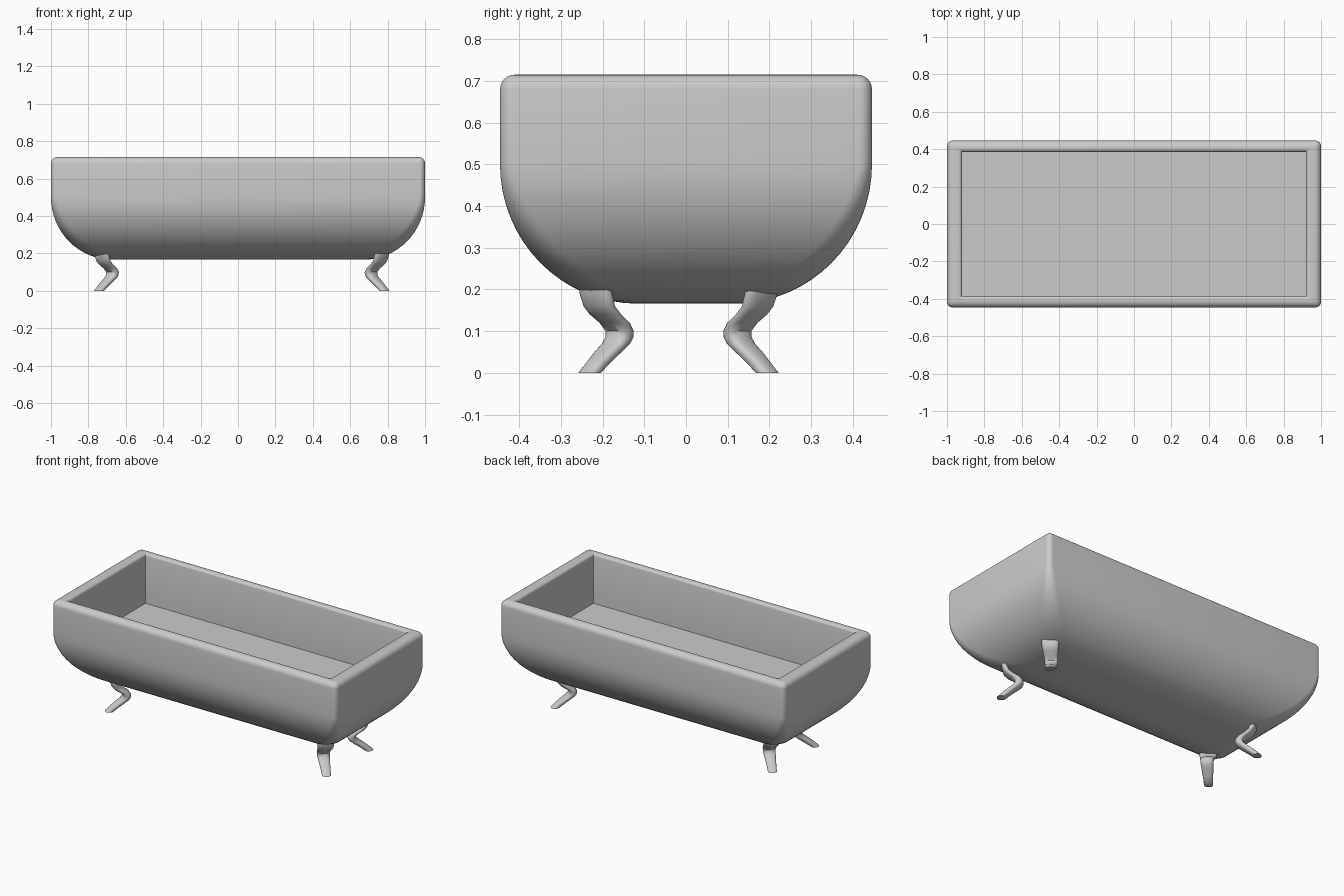
import bpy, bmesh, math

if "Cube" in bpy.data.objects:
    bpy.data.objects.remove(bpy.data.objects["Cube"])


def loft(name, rings, angle=40):
    """Skin a stack of equal-length vertex rings and cap both ends."""
    bm = bmesh.new()
    loops = [[bm.verts.new(p) for p in ring] for ring in rings]
    n = len(loops[0])
    for a, b in zip(loops, loops[1:]):
        for i in range(n):
            j = (i + 1) % n
            bm.faces.new((a[i], a[j], b[j], b[i]))
    bm.faces.new(loops[0][::-1])
    bm.faces.new(loops[-1])
    bmesh.ops.recalc_face_normals(bm, faces=bm.faces)
    mesh = bpy.data.meshes.new(name)
    bm.to_mesh(mesh)
    bm.free()
    obj = bpy.data.objects.new(name, mesh)
    bpy.context.collection.objects.link(obj)
    bpy.ops.object.select_all(action='DESELECT')
    obj.select_set(True)
    bpy.context.view_layer.objects.active = obj
    bpy.ops.object.shade_smooth_by_angle(angle=math.radians(angle))
    return obj


def rounded_rect(hx, hy, z, r, steps=8):
    pts = []
    for k, (sx, sy) in enumerate([(1, 1), (-1, 1), (-1, -1), (1, -1)]):
        for i in range(steps + 1):
            a = math.pi / 2 * (k + i / steps)
            pts.append((sx * (hx - r) + r * math.cos(a),
                        sy * (hy - r) + r * math.sin(a), z))
    return pts


# Tub: curved underside, upright sides, rolled rim, square basin
HX, HY, TOP, BOTTOM, BEND = 1.0, 0.446, 0.715, 0.166, 0.5
rings = []
for i in range(17):
    a = math.pi / 2 * i / 16
    inset = 0.33 * (1 - math.sin(a))
    z = BEND - (BEND - BOTTOM) * math.cos(a)
    rings.append(rounded_rect(HX - inset, HY - inset, z, 0.03 + 0.07 * math.cos(a)))
for i in range(7):
    a = math.pi / 2 * i / 6
    inset = 0.035 * (1 - math.cos(a))
    rings.append(rounded_rect(HX - inset, HY - inset,
                              TOP - 0.035 * (1 - math.sin(a)), 0.03 - inset * 0.7))
INX, INY, FLOOR = 0.92, 0.386, 0.40
for i in range(5):
    a = math.pi / 2 * i / 4
    grow = 0.018 * (1 - math.sin(a))
    rings.append(rounded_rect(INX + grow, INY + grow,
                              TOP - 0.015 * (1 - math.cos(a)), 0.003))
rings.append(rounded_rect(INX, INY, FLOOR, 0.003))
loft("tub", rings, 35)

# Legs: S-curved straps on the diagonals
# (x position, height, half width, half thickness)
LEG = [(0.763, 0.0, 0.026, 0.025), (0.742, 0.025, 0.028, 0.027),
       (0.719, 0.05, 0.032, 0.029), (0.700, 0.07, 0.035, 0.028),
       (0.692, 0.085, 0.037, 0.025), (0.691, 0.10, 0.038, 0.024),
       (0.703, 0.12, 0.040, 0.027), (0.725, 0.14, 0.043, 0.026),
       (0.740, 0.16, 0.047, 0.021), (0.748, 0.19, 0.050, 0.019),
       (0.752, 0.25, 0.050, 0.018)]
OFFSET = (0.02, -0.018)
C = math.sqrt(0.5)


def leg_ring(x, z, w, t, sx, sy, n=20):
    pts = []
    for i in range(n):
        a = 2 * math.pi * i / n
        # slightly squared oval, thin towards the corner
        u = t * math.copysign(abs(math.cos(a)) ** 0.8, math.cos(a))
        v = w * math.copysign(abs(math.sin(a)) ** 0.8, math.sin(a))
        pts.append((OFFSET[0] + sx * (x + C * (u - v)),
                    OFFSET[1] + sy * (x - 0.55 + C * (u + v)), z))
    return pts


for side, sx in (("left", -1), ("right", 1)):
    for end, sy in (("front", -1), ("back", 1)):
        loft(f"{end}_{side}_leg", [leg_ring(*p, sx, sy) for p in LEG], 50)
